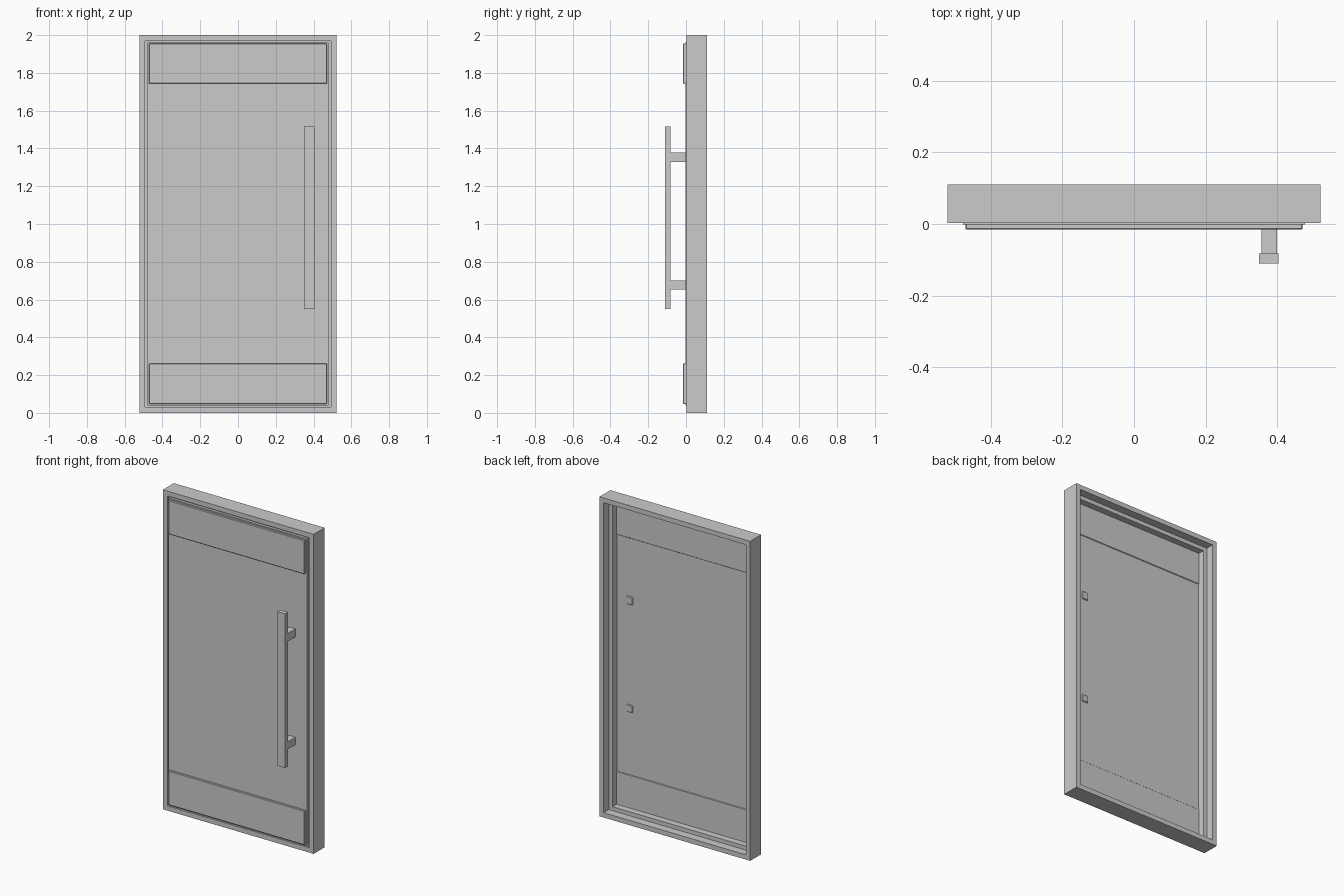
import bpy, bmesh

if "Cube" in bpy.data.objects:
    bpy.data.objects.remove(bpy.data.objects["Cube"])

HALF_W, HEIGHT = 0.522, 2.0


def finish(name, bm, bevel=0.0):
    bmesh.ops.recalc_face_normals(bm, faces=bm.faces)
    mesh = bpy.data.meshes.new(name)
    bm.to_mesh(mesh)
    bm.free()
    obj = bpy.data.objects.new(name, mesh)
    bpy.context.collection.objects.link(obj)
    if bevel:
        mod = obj.modifiers.new("edge_bevel", 'BEVEL')
        mod.width = bevel
        mod.segments = 1
    return obj


def box(name, x, y, z, bevel=0.0):
    """Box from (min, max) ranges on each axis."""
    bm = bmesh.new()
    bmesh.ops.create_cube(bm, size=1)
    for v in bm.verts:
        for i, (lo, hi) in enumerate((x, y, z)):
            v.co[i] = hi if v.co[i] > 0 else lo
    return finish(name, bm, bevel)


def ring(name, profile):
    """Sweep a closed (inset, y) profile around the door outline."""
    bm = bmesh.new()
    loops = []
    for inset, y in profile:
        x, lo, hi = HALF_W - inset, inset, HEIGHT - inset
        loops.append([bm.verts.new(p) for p in
                      ((-x, y, lo), (x, y, lo), (x, y, hi), (-x, y, hi))])
    for a, b in zip(loops, loops[1:] + loops[:1]):
        for i in range(4):
            j = (i + 1) % 4
            bm.faces.new((a[i], a[j], b[j], b[i]))
    return finish(name, bm)


# Outer frame with a stepped door stop inside
ring("door_frame", [(0, 0.003), (0.03, 0.003), (0.03, 0.014), (0.055, 0.014),
                    (0.055, 0.06), (0.03, 0.06), (0.03, 0.111), (0, 0.111)])

# Thin door leaf
box("door_leaf", (-0.4785, 0.4785), (-0.002, 0.015), (0.04, 1.962))

# Wide rails at top and bottom, on both faces
for label, z in (("bottom", (0.048, 0.262)), ("top", (1.743, 1.955))):
    box(label + "_rail", (-0.471, 0.471), (-0.016, 0.019), z, 0.003)

# Pull handle: flat bar, two stand-offs through the leaf
box("handle_bar", (0.35, 0.404), (-0.111, -0.083), (0.549, 1.515))
for label, z in (("lower", (0.654, 0.70)), ("upper", (1.328, 1.378))):
    box(label + "_handle_mount", (0.356, 0.40), (-0.084, 0.0), z)
    box(label + "_mount_cap", (0.356, 0.40), (0.005, 0.021), z, 0.004)
